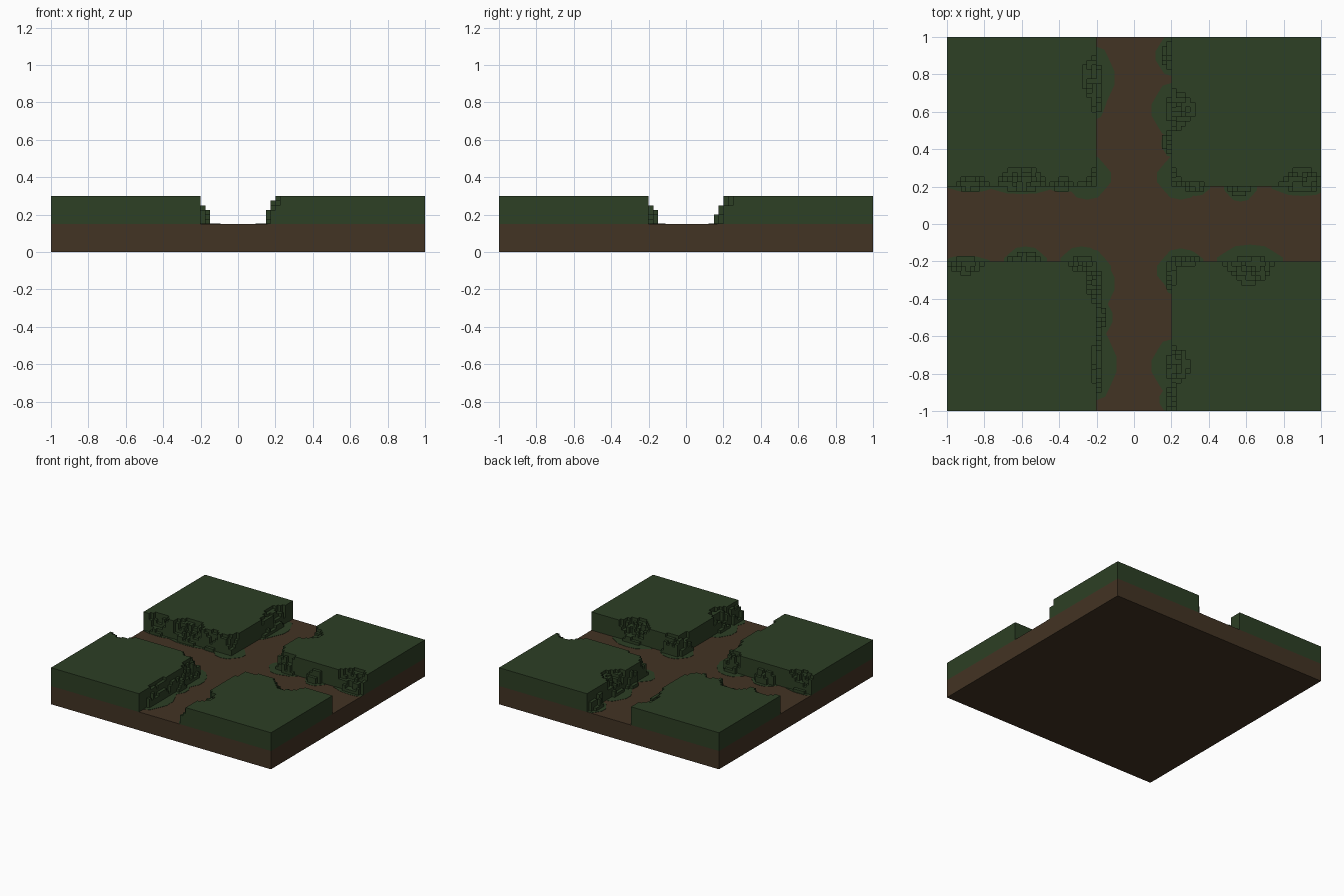
import bpy, bmesh, random

if "Cube" in bpy.data.objects:
    bpy.data.objects.remove(bpy.data.objects["Cube"], do_unlink=True)

random.seed(4)
VOX = 0.025      # size of one chipped cube
FLOOR = 0.15     # path level
EDGE = 0.2       # half width of the paths
LEVELS = 6       # bank height in cubes
CELLS = 32       # bank width in cubes


def material(name, rgb):
    m = bpy.data.materials.new(name)
    m.use_nodes = True
    m.diffuse_color = (*rgb, 1)
    bsdf = m.node_tree.nodes["Principled BSDF"]
    bsdf.inputs["Base Color"].default_value = (*rgb, 1)
    bsdf.inputs["Roughness"].default_value = 0.9
    return m


grass = material("grass green", (0.026, 0.050, 0.018))
soil = material("soil brown", (0.055, 0.033, 0.017))


def finish(bm, name, mat):
    me = bpy.data.meshes.new(name)
    bm.to_mesh(me)
    bm.free()
    me.materials.append(mat)
    ob = bpy.data.objects.new(name, me)
    bpy.context.collection.objects.link(ob)


def chip_level(along, d, chips):
    """Height in cubes at a distance d inside a bank edge, or None if untouched."""
    for centre, half, depth, _ in chips:
        t = 1 - ((along - centre) / half) ** 2
        if t <= 0:
            continue
        # shallow chips pile up more loose cubes in front of the bank
        inner, outer = depth * t, max(0.015, 0.055 - depth) * t ** 0.5
        if -outer <= d < inner:
            ramp = (d + outer) / (inner + outer)
            return max(1, min(LEVELS - 1, round(1 + 4.5 * ramp + random.uniform(-1.3, 1.3))))
    return None


def column_height(i, j, x_chips, y_chips, corner):
    """Height in cubes of one column, counted outward from the inner corner."""
    if i >= CELLS or j >= CELLS:
        return 0
    u, v = (i + 0.5) * VOX, (j + 0.5) * VOX
    if u > 0 and v > 0 and u ** 0.5 + v ** 0.5 < corner ** 0.5:
        ramp = (u ** 0.5 + v ** 0.5) / corner ** 0.5
        return max(1, min(LEVELS - 1, round(5.5 * ramp ** 2 + random.uniform(-1, 1.5))))
    for along, d, other, chips in ((u, v, i, x_chips), (v, u, j, y_chips)):
        if other >= 0:
            level = chip_level(along + EDGE, d, chips)
            if level:
                return level
    return LEVELS if u > 0 and v > 0 else 0


def bank(name, sx, sy, x_chips, y_chips, corner):
    """Grass block with its path-side edges chipped into cubes."""
    span = range(-3, CELLS + 1)
    h = {(i, j): column_height(i, j, x_chips, y_chips, corner) for i in span for j in span}
    bm = bmesh.new()

    def quad(pts):
        if sx * sy < 0:
            pts = pts[::-1]
        bm.faces.new([bm.verts.new((sx * (EDGE + a * VOX), sy * (EDGE + b * VOX), FLOOR + c * VOX))
                      for a, b, c in pts])

    for (i, j), top in h.items():
        if not top:
            continue
        quad([(i, j, top), (i + 1, j, top), (i + 1, j + 1, top), (i, j + 1, top)])
        # exposed walls, one cube high each
        for di, dj, a, b in ((1, 0, (1, 0), (1, 1)), (-1, 0, (0, 1), (0, 0)),
                             (0, 1, (1, 1), (0, 1)), (0, -1, (0, 0), (1, 0))):
            for k in range(h.get((i + di, j + dj), 0), top):
                p, q = (i + a[0], j + a[1]), (i + b[0], j + b[1])
                quad([(*p, k), (*q, k), (*q, k + 1), (*p, k + 1)])
    bmesh.ops.remove_doubles(bm, verts=bm.verts, dist=1e-4)
    bmesh.ops.dissolve_limit(bm, angle_limit=0.01, verts=bm.verts, edges=bm.edges)
    finish(bm, name, grass)


def fringe(name, sx, sy, x_chips, y_chips):
    """Thin patches of grass spilling onto the path below each chip and the corner."""
    patches = [(0.25, 0.25, 0.12, 0.12)]
    patches += [(c, EDGE, half * 1.2, spread) for c, half, _, spread in x_chips]
    patches += [(EDGE, c, spread, half * 1.2) for c, half, _, spread in y_chips]
    bm = bmesh.new()
    for x, y, rx, ry in patches:
        disc = bmesh.ops.create_cone(bm, cap_ends=True, segments=14, radius1=1, radius2=1, depth=0.004)
        for vert in disc["verts"]:
            wobble = 1 + 0.08 * (-1) ** int(vert.co.x * 5)
            vert.co.x = sx * min(1, x + vert.co.x * rx * wobble)
            vert.co.y = sy * min(1, y + vert.co.y * ry)
            vert.co.z += FLOOR
    bmesh.ops.recalc_face_normals(bm, faces=bm.faces)
    finish(bm, name, grass)


def quarter(name, sx, sy, x_chips, y_chips, corner):
    bank(name + "_bank", sx, sy, x_chips, y_chips, corner)
    fringe(name + "_grass_fringe", sx, sy, x_chips, y_chips)


# Soil slab under everything
bm = bmesh.new()
bmesh.ops.create_cube(bm, size=1)
bmesh.ops.scale(bm, vec=(2, 2, FLOOR), verts=bm.verts)
bmesh.ops.translate(bm, vec=(0, 0, FLOOR / 2), verts=bm.verts)
finish(bm, "soil_slab", soil)

# Chips along the x edge, then the y edge: centre, half length, depth, grass spread
quarter("back_right", -1, 1,
        [(0.87, 0.10, 0.06, 0.03), (0.60, 0.14, 0.11, 0.04), (0.38, 0.07, 0.04, 0.03)],
        [(0.67, 0.09, 0.03, 0.05), (0.78, 0.14, 0.08, 0.09)], 0.19)
quarter("back_left", 1, 1,
        [(0.57, 0.07, 0.01, 0.08), (0.90, 0.13, 0.10, 0.05), (0.33, 0.06, 0.03, 0.05)],
        [(0.90, 0.09, 0.01, 0.08), (0.61, 0.12, 0.12, 0.10), (0.43, 0.06, 0.01, 0.05)], 0.18)
quarter("front_right", -1, -1,
        [(0.90, 0.10, 0.07, 0.03), (0.58, 0.09, 0.01, 0.08), (0.28, 0.09, 0.05, 0.08)],
        [(0.75, 0.16, 0.02, 0.10), (0.50, 0.10, 0.01, 0.08), (0.32, 0.13, 0.05, 0.09)], 0.20)
quarter("front_left", 1, -1,
        [(0.62, 0.14, 0.12, 0.09), (0.27, 0.08, 0.02, 0.06)],
        [(0.76, 0.12, 0.10, 0.10), (0.94, 0.07, 0.03, 0.06), (0.28, 0.08, 0.02, 0.04)], 0.06)
